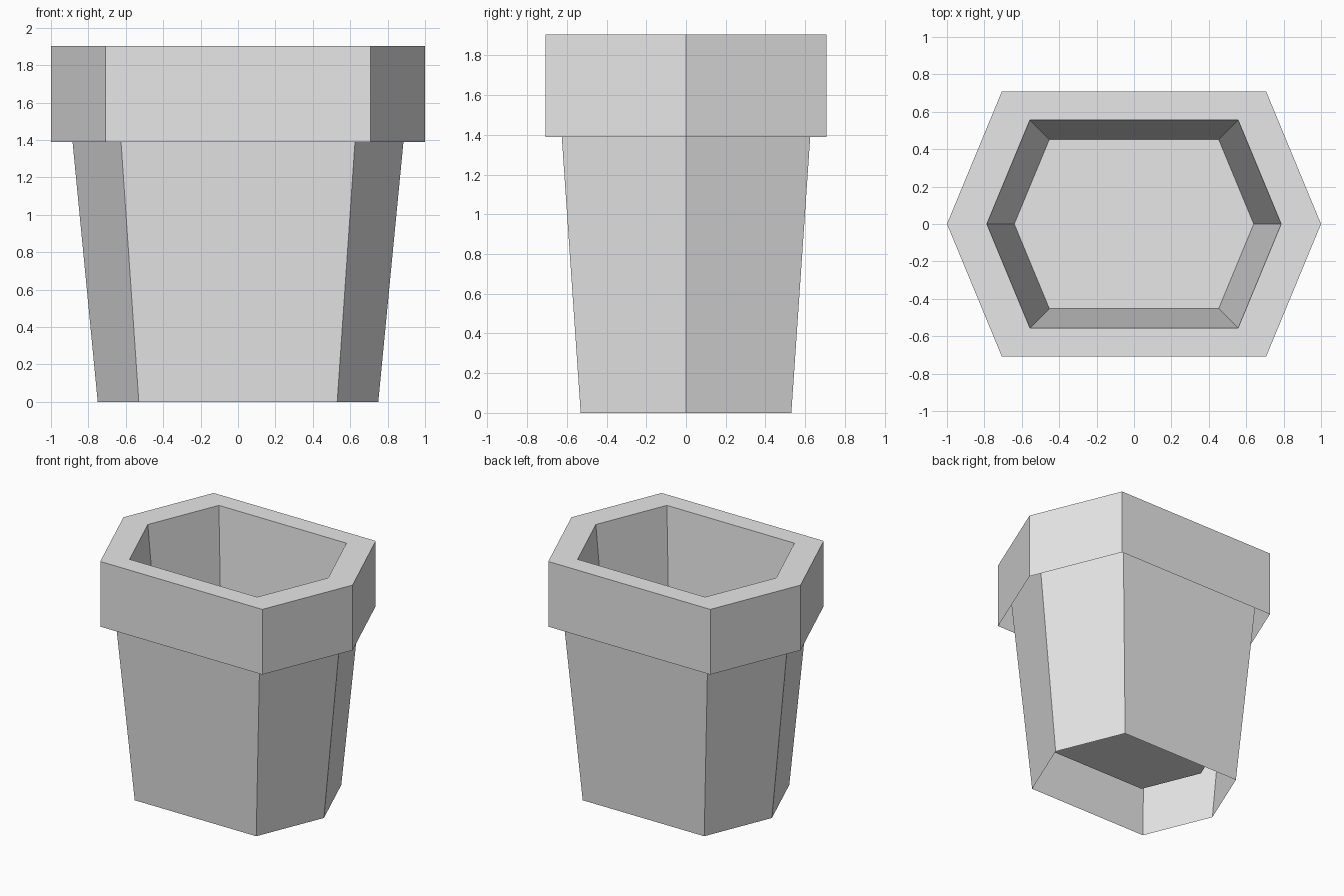
import bpy
import bmesh
from math import cos, sin, radians

cube = bpy.data.objects.get("Cube")
if cube:
    bpy.data.objects.remove(cube, do_unlink=True)

grey = bpy.data.materials.new("light_grey")
grey.use_nodes = True
colour = (0.8, 0.8, 0.8, 1)
grey.diffuse_color = colour
grey.node_tree.nodes["Principled BSDF"].inputs["Base Color"].default_value = colour

# Stretched six-sided outline: an octagon without its front and back corners
ANGLES = [radians(a) for a in (0, 45, 135, 180, 225, 315)]


def shell(name, profile, floor=False):
    """Sweep a (radius, height) profile around the six-sided outline."""
    bm = bmesh.new()
    rings = [[bm.verts.new((r * cos(a), r * sin(a), z)) for a in ANGLES]
             for r, z in profile]
    for low, high in zip(rings, rings[1:]):
        for i in range(len(ANGLES)):
            j = (i + 1) % len(ANGLES)
            bm.faces.new((low[i], low[j], high[j], high[i]))
    if floor:
        bm.faces.new(rings[-1])
    mesh = bpy.data.meshes.new(name)
    bm.to_mesh(mesh)
    bm.free()
    mesh.materials.append(grey)
    obj = bpy.data.objects.new(name, mesh)
    bpy.context.collection.objects.link(obj)
    return obj


# Tapered outer wall, open underneath and running up inside the rim
shell("pot_body", [(0.75, 0), (0.933, 1.89)])

# Upright rim band, flat lip, tapered inner wall and raised floor
shell("rim_and_liner",
      [(1, 1.39), (1, 1.904), (0.787, 1.904), (0.64, 0.33)], floor=True)
